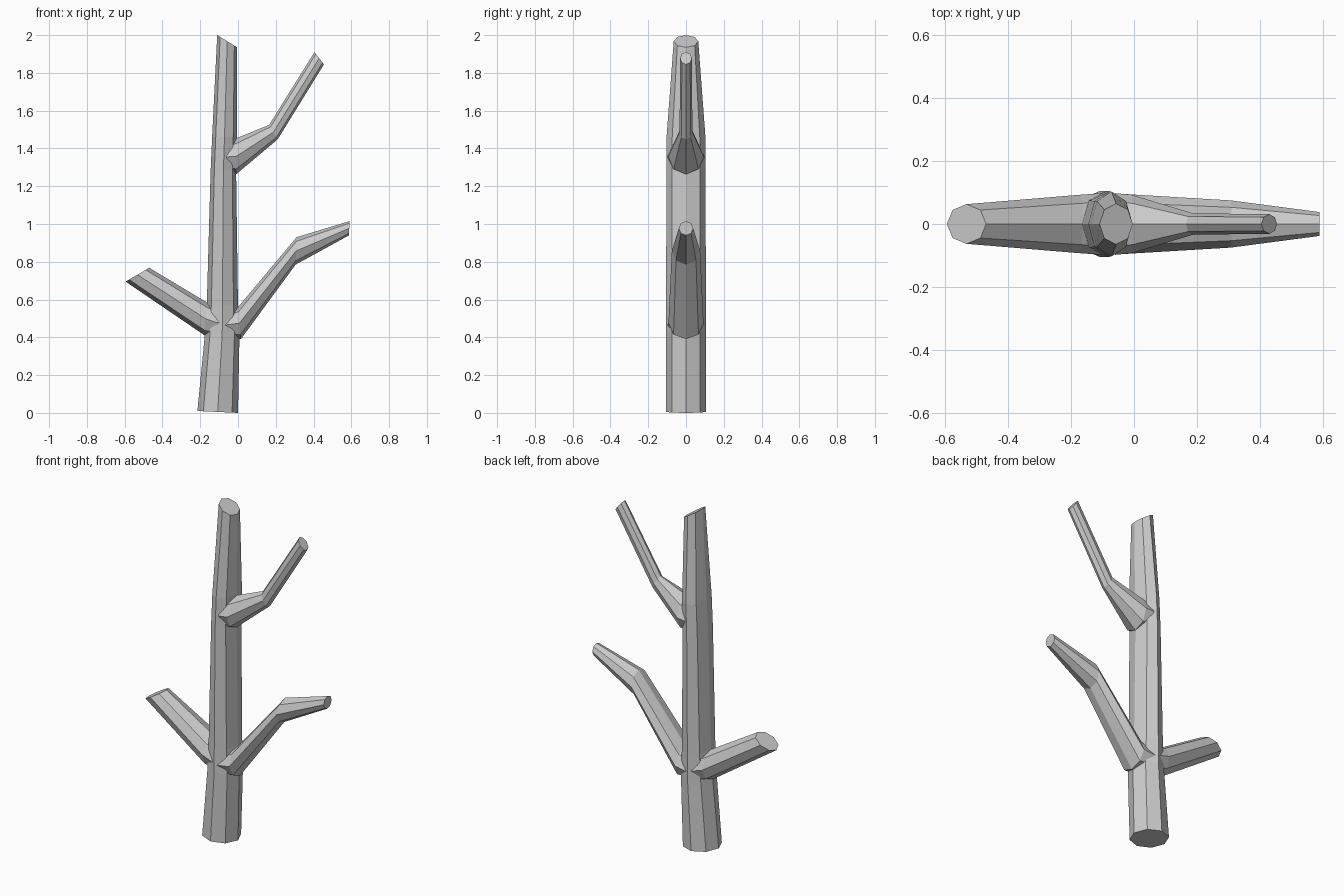
import bpy, bmesh, math

if "Cube" in bpy.data.objects:
    bpy.data.objects.remove(bpy.data.objects["Cube"])

SIDES = 8


def limb(name, rings):
    """Eight-sided tube; each ring is (x1, z1, x2, z2, half_width_y), 1 and 2 being opposite corners."""
    bm = bmesh.new()
    loops = []
    for x1, z1, x2, z2, w in rings:
        cx, cz = (x1 + x2) / 2, (z1 + z2) / 2
        loop = []
        for i in range(SIDES):
            a = 2 * math.pi * i / SIDES
            c, s = math.cos(a), math.sin(a)
            loop.append(bm.verts.new((cx + c * (x1 - cx), s * w, cz + c * (z1 - cz))))
        loops.append(loop)
    for a, b in zip(loops, loops[1:]):
        for i in range(SIDES):
            j = (i + 1) % SIDES
            bm.faces.new((a[i], a[j], b[j], b[i]))
    bm.faces.new(loops[0])
    bm.faces.new(loops[-1])
    bmesh.ops.recalc_face_normals(bm, faces=bm.faces)
    mesh = bpy.data.meshes.new(name)
    bm.to_mesh(mesh)
    bm.free()
    obj = bpy.data.objects.new(name, mesh)
    bpy.context.collection.objects.link(obj)
    return obj


# Trunk, tapering to a slanted cut
trunk = limb("trunk", [
    (-0.215, 0.01, 0.0, 0.0, 0.105),
    (-0.175, 0.42, 0.008, 0.42, 0.105),
    (-0.165, 0.58, 0.0, 0.56, 0.105),
    (-0.145, 1.28, -0.01, 1.28, 0.104),
    (-0.137, 1.46, -0.006, 1.46, 0.103),
    (-0.11, 2.0, -0.004, 1.935, 0.065),
])

# Branches, each starting inside the trunk
branches = [
    limb("lower_right_branch", [
        (-0.07, 0.53, -0.07, 0.40, 0.098),
        (0.0, 0.56, 0.015, 0.39, 0.093),
        (0.31, 0.93, 0.305, 0.785, 0.075),
        (0.59, 1.015, 0.588, 0.94, 0.038),
    ]),
    limb("lower_left_branch", [
        (-0.10, 0.55, -0.10, 0.40, 0.098),
        (-0.165, 0.585, -0.176, 0.41, 0.093),
        (-0.47, 0.768, -0.595, 0.695, 0.063),
    ]),
    limb("upper_right_branch", [
        (-0.06, 1.43, -0.06, 1.28, 0.098),
        (-0.006, 1.455, -0.01, 1.263, 0.093),
        (0.165, 1.525, 0.21, 1.448, 0.034),
        (0.405, 1.91, 0.455, 1.845, 0.031),
    ]),
]

# Fuse the branches into the trunk
for b in branches:
    m = trunk.modifiers.new(b.name, "BOOLEAN")
    m.operation = "UNION"
    m.solver = "EXACT"
    m.object = b
bpy.context.view_layer.update()
fused = bpy.data.meshes.new_from_object(
    trunk.evaluated_get(bpy.context.evaluated_depsgraph_get()))
trunk.modifiers.clear()
trunk.data = fused
for b in branches:
    bpy.data.objects.remove(b)
trunk.name = "branching_trunk"
